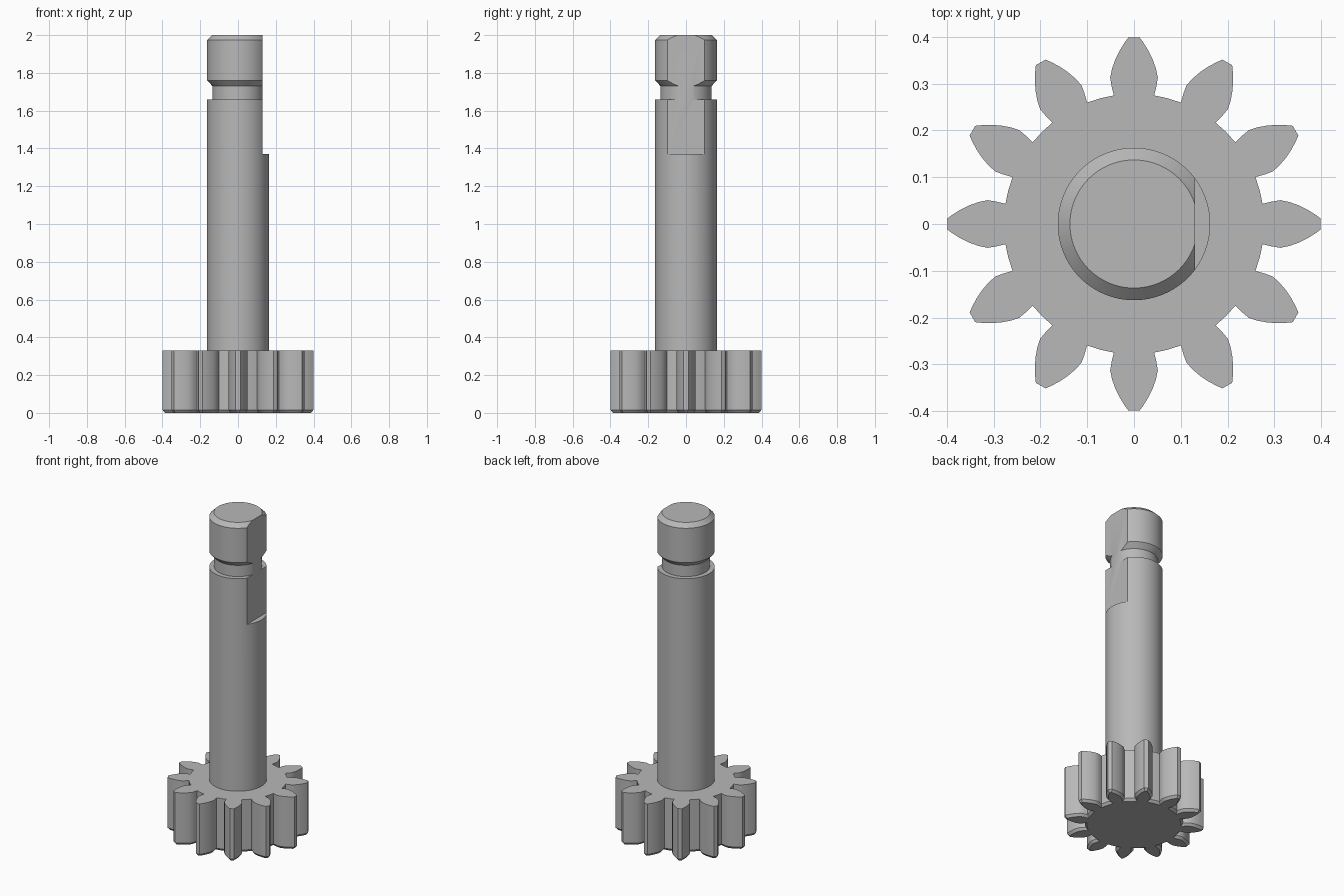
import bpy, bmesh, math
from mathutils import Matrix, Vector

cube = bpy.data.objects.get("Cube")
if cube:
    bpy.data.objects.remove(cube, do_unlink=True)

STEEL = (0.48, 0.48, 0.48, 1)
steel = bpy.data.materials.new("grey steel")
steel.use_nodes = True
steel.diffuse_color = STEEL
steel.node_tree.nodes["Principled BSDF"].inputs["Base Color"].default_value = STEEL


def add_object(name, bm):
    bmesh.ops.recalc_face_normals(bm, faces=bm.faces)
    mesh = bpy.data.meshes.new(name)
    bm.to_mesh(mesh)
    bm.free()
    mesh.materials.append(steel)
    obj = bpy.data.objects.new(name, mesh)
    bpy.context.collection.objects.link(obj)
    return obj


def smooth(obj, degrees):
    bpy.ops.object.select_all(action='DESELECT')
    obj.select_set(True)
    bpy.context.view_layer.objects.active = obj
    bpy.ops.object.shade_smooth_by_angle(angle=math.radians(degrees))


# Pinion gear: one tooth flank, mirrored and repeated around the axis
TEETH, HEIGHT, CHAMFER = 12, 0.33, 0.012
flank = [(0.275, 0.043), (0.295, 0.048), (0.313, 0.051), (0.332, 0.047),
         (0.352, 0.040), (0.372, 0.030), (0.388, 0.020), (0.399, 0.012)]
tooth = [(r, -w) for r, w in flank] + [(r, w) for r, w in reversed(flank)]
pitch = math.tau / TEETH
root = Vector(flank[0]).length
# Midpoint of the root land between two teeth
tooth.append((root * math.cos(pitch / 2), root * math.sin(pitch / 2)))

bm = bmesh.new()
outline = []
for i in range(TEETH):
    turn = Matrix.Rotation(i * pitch, 3, 'Z')
    outline += [bm.verts.new(turn @ Vector((x, y, 0))) for x, y in tooth]
base = bm.faces.new(outline)
solid = bmesh.ops.extrude_face_region(bm, geom=[base], use_keep_orig=True)
bmesh.ops.translate(bm, vec=(0, 0, HEIGHT),
                    verts=[g for g in solid["geom"] if isinstance(g, bmesh.types.BMVert)])
bmesh.ops.recalc_face_normals(bm, faces=bm.faces)

# Chamfer around the lower rim of the teeth
bmesh.ops.inset_region(bm, faces=[base], thickness=CHAMFER, use_even_offset=True)
inner = set(base.verts)
for v in bm.verts:
    if v.co.z < 0.001 and v not in inner:
        v.co.z = CHAMFER + 0.003
gear = add_object("pinion_gear", bm)
smooth(gear, 25)

# Shaft: lathed profile with a retaining groove and chamfered end
R, NECK = 0.163, 0.135
profile = [(0, 0.2), (R, 0.2), (R, 1.66), (NECK, 1.66), (NECK, 1.73),
           (R, 1.76), (R, 1.975), (0.137, 2.0), (0, 2.0)]
bm = bmesh.new()
verts = [bm.verts.new((r, 0, z)) for r, z in profile]
edges = [bm.edges.new(pair) for pair in zip(verts, verts[1:])]
bmesh.ops.spin(bm, geom=verts + edges, cent=(0, 0, 0), axis=(0, 0, 1),
               angle=math.tau, steps=96, use_duplicate=False)
bmesh.ops.remove_doubles(bm, verts=bm.verts, dist=0.0001)
shaft = add_object("shaft", bm)

# Drive flat milled into the left side of the shaft end
bm = bmesh.new()
bmesh.ops.create_cube(bm, size=1, matrix=Matrix.Translation((0.63, 0, 1.87)))
cutter = add_object("flat_cutter", bm)
cutter.hide_render = True
cut = shaft.modifiers.new("drive flat", 'BOOLEAN')
cut.operation = 'DIFFERENCE'
cut.solver = 'EXACT'
cut.object = cutter
bpy.context.view_layer.objects.active = shaft
bpy.ops.object.modifier_apply(modifier=cut.name)
bpy.data.objects.remove(cutter, do_unlink=True)
smooth(shaft, 20)
